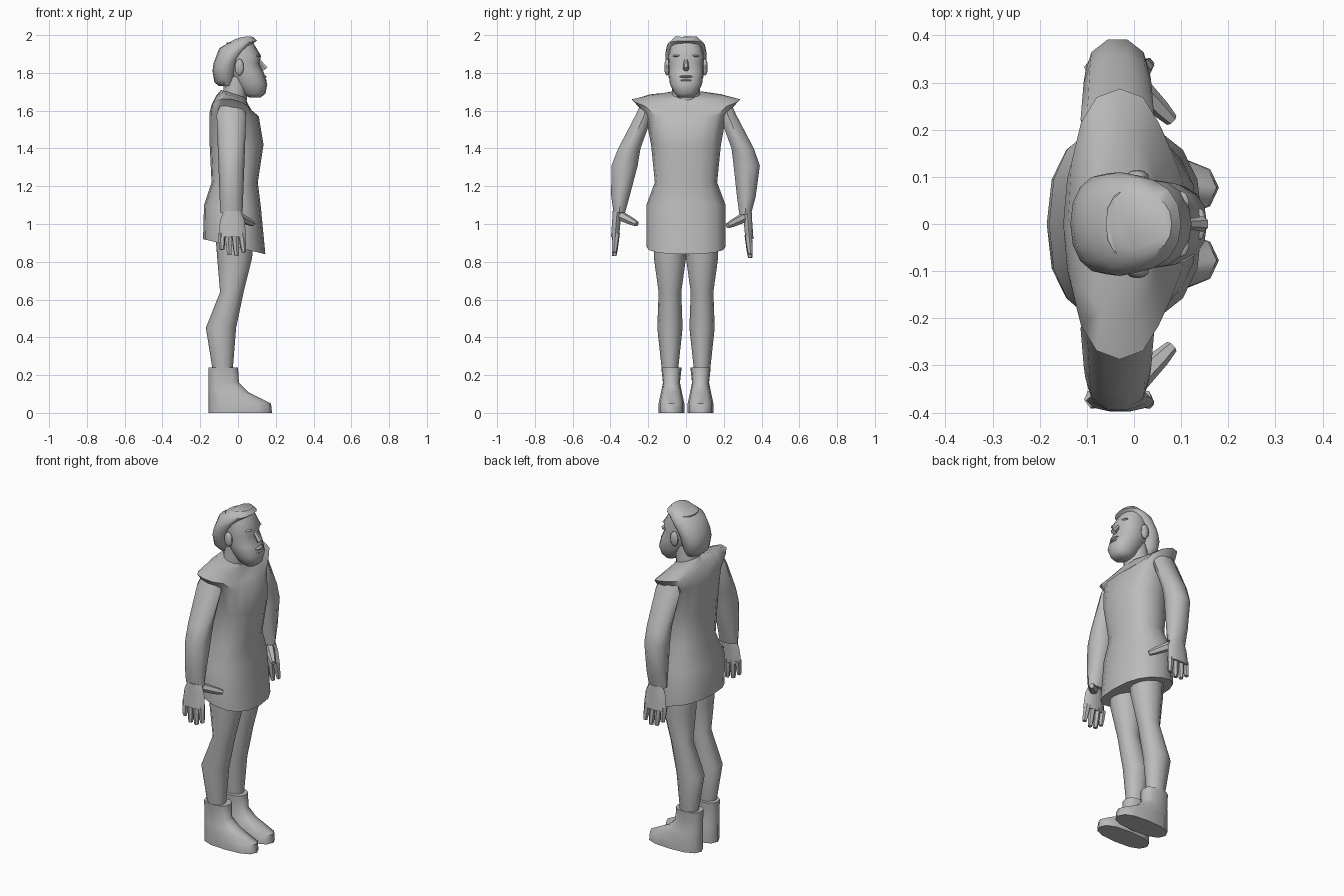
import bpy
import bmesh
from math import cos, sin, pi, radians, copysign
from mathutils import Vector

cube = bpy.data.objects.get("Cube")
if cube:
    bpy.data.objects.remove(cube, do_unlink=True)

colour = (.5, .5, .5, 1)
grey = bpy.data.materials.new("plain_grey")
grey.use_nodes = True
grey.diffuse_color = colour
grey.node_tree.nodes["Principled BSDF"].inputs["Base Color"].default_value = colour


def finish(name, bm, place=None):
    """Pose the mesh, shade it smooth and add it to the scene."""
    if place:
        for vertex in bm.verts:
            vertex.co = place(vertex.co)
    bmesh.ops.recalc_face_normals(bm, faces=bm.faces)
    mesh = bpy.data.meshes.new(name)
    bm.to_mesh(mesh)
    bm.free()
    mesh.materials.append(grey)
    mesh.shade_smooth()
    mesh.set_sharp_from_angle(angle=radians(50))
    bpy.context.collection.objects.link(bpy.data.objects.new(name, mesh))


def ring(z, back, front, half, slope=0, lift=0, middle=0, power=2, sides=12):
    """Superellipse at one height; slope raises the front, lift raises both sides."""
    points = []
    for i in range(sides):
        angle = 2 * pi * i / sides
        u, v = (copysign(abs(t) ** (2 / power), t) for t in (cos(angle), sin(angle)))
        x = (back + front) / 2 + u * (front - back) / 2
        points.append(Vector((x, middle + v * half, z + slope * u + lift * v * v)))
    return points


def loft(name, rings, place=None):
    """Skin a list of rings and cap both ends."""
    bm = bmesh.new()
    loops = [[bm.verts.new(point) for point in points] for points in rings]
    for low, high in zip(loops, loops[1:]):
        for i in range(len(low)):
            bm.faces.new((low[i - 1], low[i], high[i], high[i - 1]))
    for end in (loops[0], loops[-1]):
        bm.faces.new(end)
    finish(name, bm, place)


def body(name, rows, **options):
    """Part built on the centre line from height, back, front and half width."""
    loft(name, [ring(*row, **options) for row in rows])


def taper(name, start, end, thick, thin, place=None):
    """Rod that narrows from start to end."""
    start, end = Vector(start), Vector(end)
    turn = (end - start).to_track_quat('Z', 'Y')
    circle = ring(0, -1, 1, 1, sides=6)
    loft(name, [[start.lerp(end, t) + turn @ point * radius for point in circle]
                for t, radius in ((0, thick), (.7, (thick + thin) / 2), (1, thin))], place)


def blob(name, centre, size, place=None):
    """Small ellipsoid for facial features."""
    bm = bmesh.new()
    bmesh.ops.create_uvsphere(bm, u_segments=10, v_segments=6, radius=1)
    bmesh.ops.scale(bm, vec=size, verts=bm.verts)
    bmesh.ops.translate(bm, vec=centre, verts=bm.verts)
    finish(name, bm, place)


# Tunic with a sloping hem and flared shoulder caps
body("tunic", [
    (.88, -.185, .145, .21, -.04),
    (1.1, -.18, .12, .21),
    (1.22, -.14, .105, .165),
    (1.42, -.15, .135, .185),
    (1.58, -.15, .11, .215, -.01),
    (1.61, -.14, .08, .287, -.02, .05),
    (1.66, -.115, .05, .2, -.02, .02),
    (1.69, -.09, .04, .08, -.02),
], power=2.4, sides=16)

# Neck and head
body("neck", [(1.6, -.09, .04, .08), (1.78, -.07, .06, .07)])
body("face", [
    (1.67, .06, .12, .04),
    (1.69, .02, .145, .06),
    (1.74, -.01, .155, .085),
    (1.8, -.05, .137, .093),
    (1.85, -.06, .113, .092),
    (1.89, -.06, .122, .094),
    (1.96, -.06, .08, .08),
], power=2.3, sides=16)
body("hair", [
    (1.73, -.1, -.02, .06),
    (1.77, -.125, -.01, .09, .02),
    (1.85, -.135, .02, .107, .04),
    (1.9, -.13, .07, .11, .05),
    (1.95, -.1, .1, .1, .02),
    (1.98, -.03, .08, .06, .01, .01),
], power=2.2, sides=16)
taper("nose", (.1, 0, 1.88), (.145, 0, 1.82), .01, .017)
for lip, height in (("upper_lip", 1.78), ("lower_lip", 1.76)):
    blob(lip, (.137, 0, height), (.016, .035, .007))

for side, sign in (("left", 1), ("right", -1)):
    def mirror(p):
        return Vector((p.x, p.y * sign, p.z))

    def pose_arm(p):
        # The left forearm swings further in than the right
        swing = max(0, min(.04, .2 - p.z * .15)) if sign > 0 else 0
        return mirror(p - Vector((0, swing, swing / 4)))

    # Facial features
    blob(side + "_brow", (.1, .04, 1.89), (.018, .03, .007), mirror)
    blob(side + "_eye", (.098, .036, 1.86), (.01, .017, .008), mirror)
    blob(side + "_ear", (.007, .1, 1.83), (.025, .015, .045), mirror)

    # Arm and palm, from height, middle and half width; depth narrows to the wrist
    arm = [(1.65, .21, .025), (1.58, .22, .047), (1.4, .3, .062), (1.31, .325, .073),
           (1.15, .347, .052), (1.06, .353, .032)]
    loft(side + "_arm", [
        ring(z, -.035 - depth, -.035 + depth, half, middle=middle, sides=10)
        for z, middle, half in arm for depth in [min(half * 2, .02 + z * .037)]], pose_arm)
    loft(side + "_palm", [
        ring(z, -.03 - depth, -.03 + depth, .03 - depth / 10, middle=.45 - z * .08, sides=10)
        for z, depth in ((1.07, .045), (1.02, .065), (.93, .073))], pose_arm)

    # Fingers fan out from the palm, the middle one longest
    for i, finger in enumerate(("little", "ring", "middle", "index")):
        root, drop = -.086 + i * .035, .83 + .012 * (i - 1.7) ** 2
        taper(f"{side}_{finger}_finger", (root, .37, .95), (root * 1.1 + .01, .38, drop),
              .02, .012, pose_arm)
    taper(side + "_thumb", (0, .34, 1.04), (.08, .26, 1), .026, .014, pose_arm)

    # Leg
    loft(side + "_leg", [ring(*row, middle=.085) for row in (
        (.95, -.12, .08, .08),
        (.82, -.11, .075, .085),
        (.64, -.095, .03, .06),
        (.45, -.17, -.01, .067),
        (.2, -.13, -.03, .04),
    )], mirror)

    # Boot with a straight heel, from height, front and half width
    boot = [(0, .18, .068), (.05, .175, .068), (.11, .055, .055), (.16, .005, .045), (.24, 0, .054)]
    loft(side + "_boot", [ring(z, -.157, front, half, middle=.077, power=2.5)
                          for z, front, half in boot], mirror)
